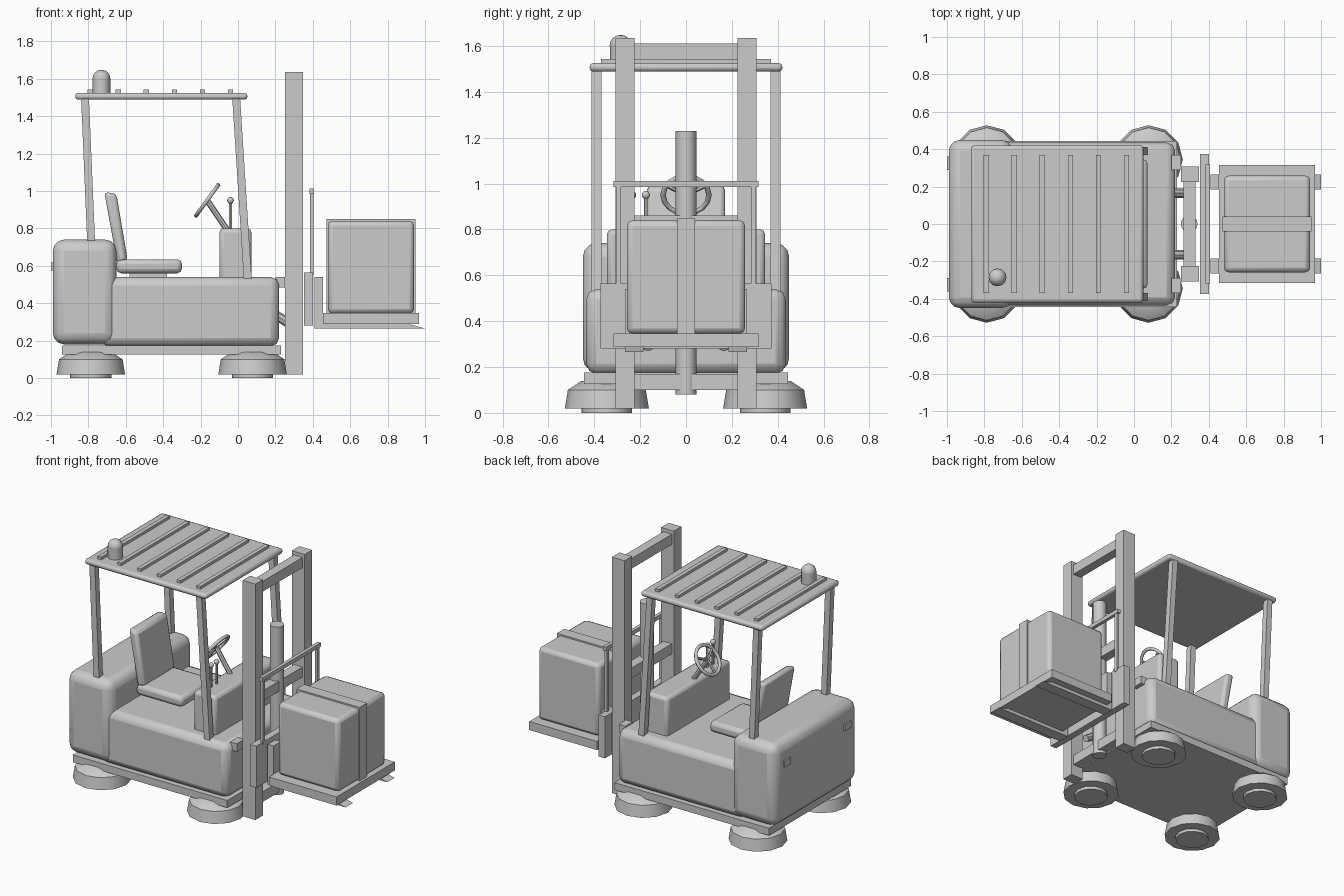
import bpy, bmesh, math
from mathutils import Vector

cube = bpy.data.objects.get("Cube")
if cube:
    bpy.data.objects.remove(cube, do_unlink=True)

grey = bpy.data.materials.new("plain_grey")
grey.use_nodes = True
colour = (0.6, 0.6, 0.6, 1)
grey.diffuse_color = colour
grey.node_tree.nodes["Principled BSDF"].inputs["Base Color"].default_value = colour


def finish(name, bm, bevel=0, segments=2, smooth=False):
    bmesh.ops.recalc_face_normals(bm, faces=bm.faces)
    mesh = bpy.data.meshes.new(name)
    bm.to_mesh(mesh)
    bm.free()
    mesh.materials.append(grey)
    obj = bpy.data.objects.new(name, mesh)
    bpy.context.collection.objects.link(obj)
    if bevel:
        mod = obj.modifiers.new("Bevel", 'BEVEL')
        mod.width, mod.segments = bevel, segments
        mod.limit_method = 'ANGLE'
    if bevel or smooth:
        bpy.ops.object.select_all(action='DESELECT')
        bpy.context.view_layer.objects.active = obj
        obj.select_set(True)
        bpy.ops.object.shade_smooth_by_angle(angle=math.radians(35))
    return obj


def box(name, x, y, z, bevel=0, segments=2):
    """Box from (low, high) ranges on each axis."""
    bm = bmesh.new()
    bmesh.ops.create_cube(bm, size=1)
    for v in bm.verts:
        v.co = [r[0] + (c + 0.5) * (r[1] - r[0]) for c, r in zip(v.co, (x, y, z))]
    return finish(name, bm, bevel, segments)


def side_shape(name, outline, y, bevel=0):
    """Outline in x and z, extruded across y."""
    bm = bmesh.new()
    face = bm.faces.new([bm.verts.new((px, y[0], pz)) for px, pz in outline])
    out = bmesh.ops.extrude_face_region(bm, geom=[face])
    verts = [g for g in out["geom"] if isinstance(g, bmesh.types.BMVert)]
    bmesh.ops.translate(bm, verts=verts, vec=(0, y[1] - y[0], 0))
    return finish(name, bm, bevel)


def rod(name, start, end, radius, sides=8):
    a, b = Vector(start), Vector(end)
    bm = bmesh.new()
    bmesh.ops.create_cone(bm, cap_ends=True, segments=sides, radius1=radius,
                          radius2=radius, depth=(b - a).length)
    bm.transform((b - a).to_track_quat('Z', 'Y').to_matrix().to_4x4())
    bmesh.ops.translate(bm, verts=bm.verts, vec=(a + b) / 2)
    return finish(name, bm, smooth=sides > 8)


def ball(name, centre, radius):
    bm = bmesh.new()
    bmesh.ops.create_uvsphere(bm, u_segments=12, v_segments=8, radius=radius)
    bmesh.ops.translate(bm, verts=bm.verts, vec=centre)
    return finish(name, bm, smooth=True)


def lathe(name, profile, centre, sides=12):
    """Stack of rings given as (radius, height), capped at both ends."""
    bm = bmesh.new()
    rings = []
    for r, z in profile:
        angles = [math.tau * i / sides for i in range(sides)]
        rings.append([bm.verts.new((centre[0] + r * math.cos(a),
                                    centre[1] + r * math.sin(a), z)) for a in angles])
    for low, high in zip(rings, rings[1:]):
        for i in range(sides):
            j = (i + 1) % sides
            bm.faces.new((low[i], low[j], high[j], high[i]))
    bm.faces.new(rings[0])
    bm.faces.new(rings[-1])
    return finish(name, bm, smooth=True)


# Wheels, lying flat under the chassis
tyre = [(0.11, 0), (0.11, 0.02), (0.183, 0.02), (0.17, 0.1), (0.11, 0.14)]
for end, wx in (("rear", -0.787), ("front", 0.078)):
    for side, wy in (("left", 0.345), ("right", -0.345)):
        lathe(f"{end}_{side}_wheel", tyre, (wx, wy))

# Chassis and body
box("chassis_plate", (-0.94, 0.23), (-0.445, 0.445), (0.125, 0.175))
box("main_body", (-0.74, 0.22), (-0.435, 0.435), (0.17, 0.54), 0.045)
box("counterweight", (-0.99, -0.65), (-0.45, 0.45), (0.18, 0.74), 0.06, 3)
box("dashboard", (-0.1, 0.072), (-0.345, 0.345), (0.5, 0.8), 0.022)

# Seat
box("seat_cushion", (-0.65, -0.3), (-0.18, 0.18), (0.56, 0.635), 0.025)
box("seat_mount", (-0.58, -0.38), (-0.12, 0.12), (0.53, 0.57))
side_shape("seat_back", [(-0.645, 0.61), (-0.59, 0.63), (-0.65, 0.985), (-0.715, 0.995)],
           (-0.17, 0.17), 0.02)

# Steering wheel with column and spokes
hub = Vector((-0.165, 0, 0.95))
axis = Vector((-0.81, 0, 0.585)).normalized()
across = Vector((0, 1, 0))
up = axis.cross(across)
bpy.ops.mesh.primitive_torus_add(major_segments=16, minor_segments=6,
                                 major_radius=0.1, minor_radius=0.012, location=hub)
ring = bpy.context.object
ring.name = "steering_wheel"
ring.rotation_euler = axis.to_track_quat('Z', 'Y').to_euler()
ring.data.materials.append(grey)
bpy.ops.object.shade_smooth_by_angle(angle=math.radians(65))
rod("steering_column", hub, (-0.05, 0, 0.78), 0.016)
for i in range(3):
    a = math.tau * i / 3
    rod("steering_spoke", hub, hub + 0.1 * (across * math.sin(a) + up * math.cos(a)), 0.009, 6)

# Control levers
for ly in (-0.175, -0.235):
    rod("control_lever", (-0.04, ly, 0.78), (-0.04, ly, 0.945), 0.008, 6)
    ball("lever_knob", (-0.04, ly, 0.95), 0.018)

# Overhead guard
for s in (1, -1):
    for name, bottom, top in (("rear_post", -0.785, -0.818), ("front_post", 0.052, -0.01)):
        base = 0.72 if bottom < 0 else 0.53
        side_shape(name, [(bottom - 0.021, base), (bottom + 0.021, base),
                          (top + 0.021, 1.5), (top - 0.021, 1.5)],
                   (s * 0.39 - 0.021, s * 0.39 + 0.021))
box("roof_panel", (-0.87, 0.05), (-0.42, 0.42), (1.488, 1.525), 0.015)
for i in range(6):
    sx = -0.79 + i * 0.15
    box("roof_slat", (sx - 0.014, sx + 0.014), (-0.37, 0.37), (1.52, 1.543))
lathe("beacon_base", [(0.047, 1.52), (0.047, 1.595)], (-0.73, -0.285))
ball("beacon_dome", (-0.73, -0.285, 1.6), 0.048)

# Mast
for s in (1, -1):
    box("mast_upright", (0.25, 0.347), sorted((s * 0.225, s * 0.307)), (0.02, 1.635))
for low in (0.1, 0.79, 1.54):
    box("mast_crossbar", (0.265, 0.33), (-0.23, 0.23), (low, low + 0.07))
rod("lift_cylinder", (0.295, 0, 0.08), (0.295, 0, 1.23), 0.045, 16)

# Body fittings in mirrored pairs
for s in (1, -1):
    box("headlight", (0.2, 0.25), sorted((s * 0.29, s * 0.37)), (0.485, 0.54))
    box("rear_light", (-1.0, -0.97), sorted((s * 0.29, s * 0.36)), (0.575, 0.618))
    rod("tilt_cylinder", (0.19, s * 0.165, 0.345), (0.275, s * 0.165, 0.29), 0.025)

# Carriage and load backrest
box("carriage_plate", (0.353, 0.4), (-0.373, 0.373), (0.28, 0.565))
box("backrest_top_rail", (0.382, 0.406), (-0.317, 0.317), (0.985, 1.012))
for s in (1, -1):
    box("backrest_post", (0.384, 0.404), (s * 0.295 - 0.011, s * 0.295 + 0.011), (0.55, 1.0))

# Forks
fork = [(0.41, 0.265), (0.91, 0.265), (1.0, 0.265), (0.91, 0.29),
        (0.455, 0.29), (0.455, 0.54), (0.41, 0.54)]
for s in (1, -1):
    side_shape("fork", fork, (s * 0.225 - 0.04, s * 0.225 + 0.04))

# Pallet and strapped load
box("pallet", (0.455, 0.967), (-0.315, 0.315), (0.288, 0.347))
box("load_box", (0.48, 0.942), (-0.258, 0.258), (0.345, 0.84), 0.025)
box("load_strap", (0.473, 0.95), (-0.04, 0.04), (0.345, 0.85))
